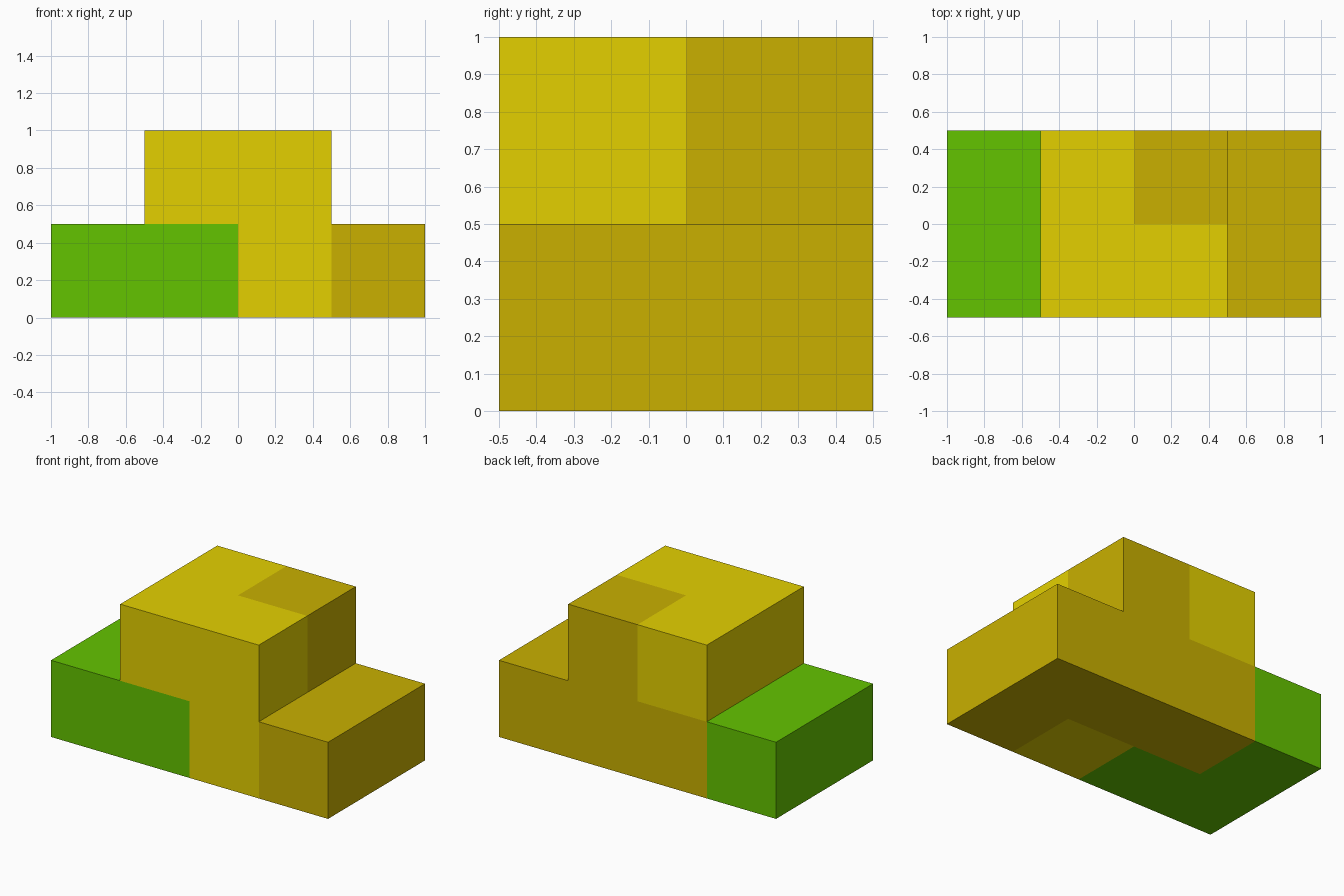
import bpy, bmesh, math
from mathutils import Vector

if "Cube" in bpy.data.objects:
    bpy.data.objects.remove(bpy.data.objects["Cube"])

CELL = 0.5
ORIGIN = Vector((-1.0, -0.5, 0.0))


def material(name, rgb):
    mat = bpy.data.materials.new(name)
    mat.diffuse_color = (*rgb, 1.0)
    mat.use_nodes = True
    mat.node_tree.nodes["Principled BSDF"].inputs["Base Color"].default_value = mat.diffuse_color
    return mat


def block_piece(name, cells, mat):
    """Closed solid made of unit cubes, with the walls between its own cubes removed."""
    bm = bmesh.new()
    for cell in cells:
        centre = Vector(cell) + Vector((0.5, 0.5, 0.5))
        for axis in range(3):
            for sign in (-1, 1):
                normal = Vector((0, 0, 0))
                normal[axis] = sign
                neighbour = tuple(int(c + n) for c, n in zip(cell, normal))
                if neighbour in cells:
                    continue
                u, v = Vector((0, 0, 0)), Vector((0, 0, 0))
                u[(axis + 1) % 3] = 0.5
                v[(axis + 2) % 3] = 0.5 * sign
                mid = centre + normal * 0.5
                corners = (mid - u - v, mid + u - v, mid + u + v, mid - u + v)
                bm.faces.new([bm.verts.new(ORIGIN + c * CELL) for c in corners])
    bmesh.ops.remove_doubles(bm, verts=bm.verts, dist=1e-4)
    bmesh.ops.dissolve_limit(bm, angle_limit=math.radians(1),
                             verts=bm.verts, edges=bm.edges)
    bmesh.ops.recalc_face_normals(bm, faces=bm.faces)
    mesh = bpy.data.meshes.new(name)
    bm.to_mesh(mesh)
    bm.free()
    mesh.materials.append(mat)
    obj = bpy.data.objects.new(name, mesh)
    bpy.context.collection.objects.link(obj)
    return obj


# Three interlocking puzzle pieces; cells are (x, y, z) from the left front bottom
block_piece("green_corner_piece",
            {(0, 0, 0), (0, 1, 0), (1, 0, 0)},
            material("green", (0.127, 0.552, 0.0)))
block_piece("yellow_top_piece",
            {(2, 0, 0), (2, 0, 1), (1, 0, 1), (1, 1, 1)},
            material("yellow", (0.775, 0.633, 0.0)))
block_piece("ochre_back_piece",
            {(3, 0, 0), (3, 1, 0), (2, 1, 0), (1, 1, 0), (2, 1, 1)},
            material("ochre", (0.585, 0.435, 0.0)))
